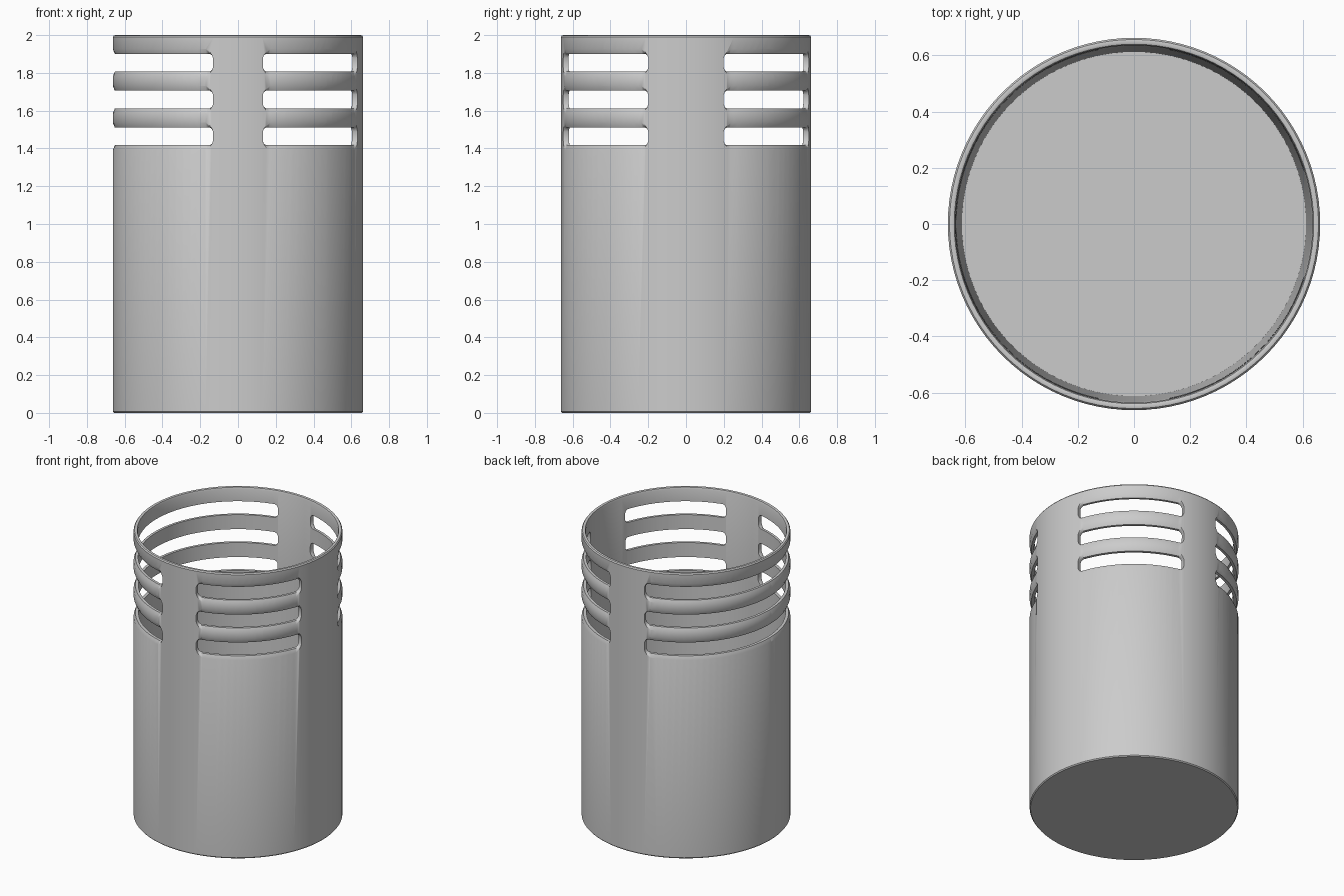
import bpy, bmesh
from math import radians, cos, sin, pi

if "Cube" in bpy.data.objects:
    bpy.data.objects.remove(bpy.data.objects["Cube"])

SEG = 96


def finish(bm, name):
    bmesh.ops.recalc_face_normals(bm, faces=bm.faces)
    me = bpy.data.meshes.new(name)
    bm.to_mesh(me)
    bm.free()
    ob = bpy.data.objects.new(name, me)
    bpy.context.collection.objects.link(ob)
    return ob


def lathe(name, profile):
    bm = bmesh.new()
    rings = [[bm.verts.new((r * cos(2 * pi * i / SEG), r * sin(2 * pi * i / SEG), z))
              for i in range(SEG)] for r, z in profile]
    for a, b in zip(rings, rings[1:]):
        for i in range(SEG):
            j = (i + 1) % SEG
            bm.faces.new((a[i], a[j], b[j], b[i]))
    bm.faces.new(rings[0])
    bm.faces.new(rings[-1])
    return finish(bm, name)


def add_slot(bm, start, end, zc, h=0.047):
    """Curved slot with rounded ends and a shallow flare on the outside."""
    ends = [(0, 0.022, 0), (0.7, 0.008, 0.005), (1.8, 0, 0.014), (3.5, 0, 0.028)]
    stations = [(start + d, h - c, f) for d, c, f in ends]
    n = round((end - start) / 3.75)
    lo, hi = start + 3.5, end - 3.5
    stations += [(lo + (hi - lo) * i / n, h, 0.028) for i in range(1, n)]
    stations += [(end - d, h - c, f) for d, c, f in reversed(ends)]
    rings = []
    for az, hh, f in stations:
        a = radians(az)
        sec = [(0.55, -hh), (0.652, -hh), (0.664, -hh - f), (0.70, -hh - f),
               (0.70, hh + f), (0.664, hh + f), (0.652, hh), (0.55, hh)]
        rings.append([bm.verts.new((r * cos(a), r * sin(a), zc + z)) for r, z in sec])
    for p, q in zip(rings, rings[1:]):
        for i in range(8):
            j = (i + 1) % 8
            bm.faces.new((p[i], p[j], q[j], q[i]))
    bm.faces.new(rings[0])
    bm.faces.new(rings[-1])


# cup body: floor, outer wall, rounded lip, slightly tapered inside
cup = lathe("cup", [(0.657, 0), (0.663, 0.007), (0.663, 1.99), (0.657, 1.998),
                    (0.648, 2.0), (0.64, 1.997), (0.636, 1.985), (0.632, 1.4),
                    (0.613, 0.05)])

# slots: two short banks on the right, one long bank wrapping the left
bm = bmesh.new()
for z in (1.464, 1.659, 1.854):
    for start, end in ((-78.6, -17.5), (17.5, 78.6), (101.5, 258.5)):
        add_slot(bm, start, end, z)
cutter = finish(bm, "slot_cutter")
cutter.hide_render = True

mod = cup.modifiers.new("slots", 'BOOLEAN')
mod.operation = 'DIFFERENCE'
mod.solver = 'EXACT'
mod.object = cutter
bpy.context.view_layer.objects.active = cup
cup.select_set(True)
bpy.ops.object.modifier_apply(modifier=mod.name)
bpy.data.objects.remove(cutter)
bpy.ops.object.shade_smooth_by_angle(angle=radians(35))
